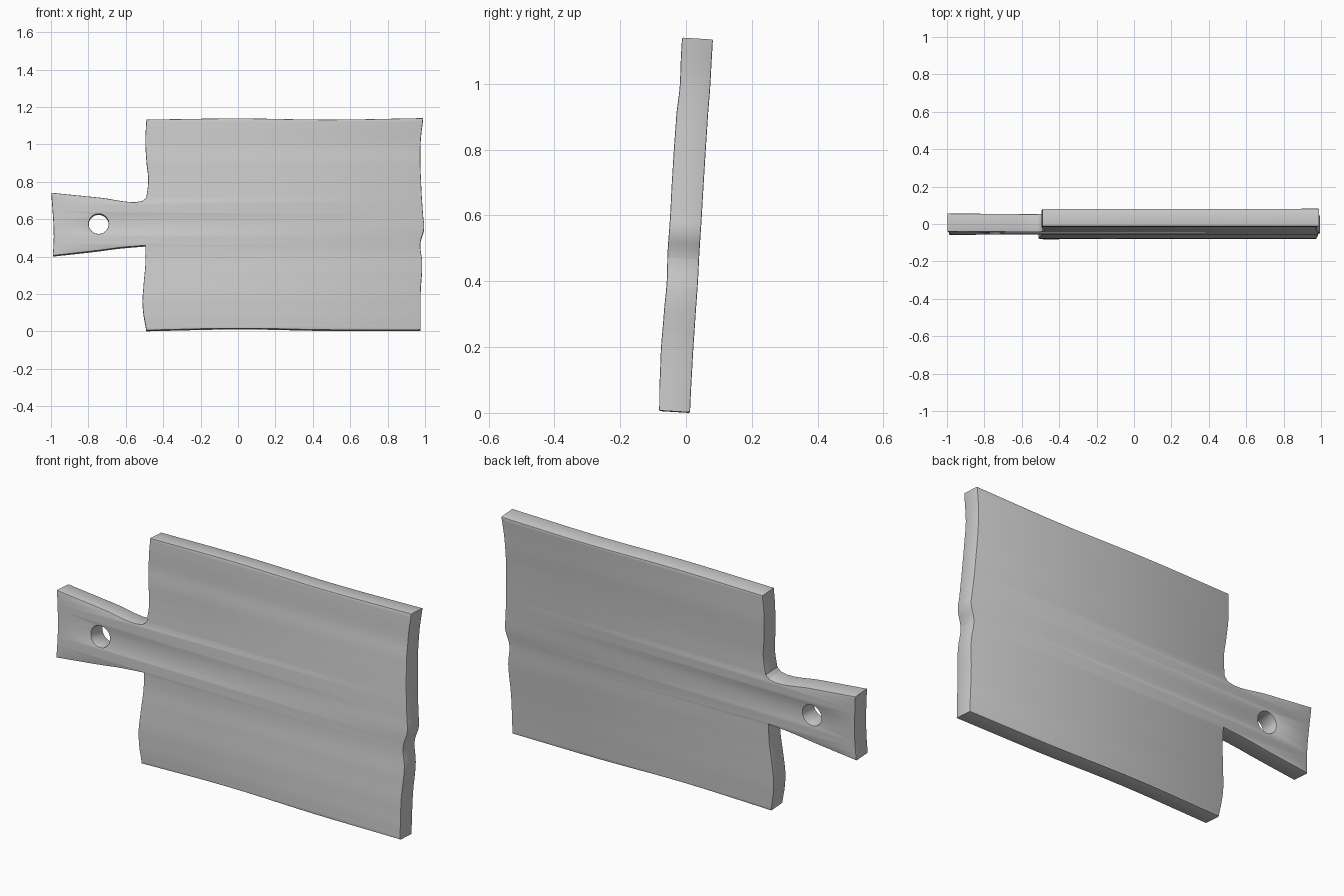
import bpy, bmesh, math
from mathutils import Matrix, Vector

cube = bpy.data.objects.get("Cube")
if cube:
    bpy.data.objects.remove(cube)

HALF, BEVEL, MID, TILT = 0.047, 0.004, 0.575, -0.0614

# Outline of the board, one run per side; each run starts at a sharp corner
SIDES = [
    [(-.49, 1.137), (0, 1.143), (.49, 1.137)],                      # top
    [(.99, 1.145), (.976, 1.01), (.98, .775), (.99, .62), (.995, .555),
     (.975, .475), (.985, .37), (.977, .22)],                       # left end
    [(.976, .01), (.49, .01), (0, .018)],                           # bottom
    [(-.49, .008), (-.51, .14), (-.505, .25), (-.495, .37)],        # below handle
    [(-.495, .462), (-.635, .45), (-.75, .435)],                    # handle underside
    [(-.99, .408), (-.985, .515)],                                  # handle end
    [(-.998, .745), (-.75, .72), (-.515, .70)],                     # handle top
    [(-.49, .72), (-.48, .81), (-.49, .92), (-.495, 1.02)],         # above handle
]


def add_spline(curve, points):
    spline = curve.splines.new('BEZIER')
    spline.bezier_points.add(len(points) - 1)
    spline.use_cyclic_u = True
    for bp, (x, z, kind) in zip(spline.bezier_points, points):
        bp.co = (x, z - MID, 0)
        bp.handle_left_type = bp.handle_right_type = kind


# Filled outline with a round hanging hole, thickened and softly bevelled
curve = bpy.data.curves.new("board_outline", 'CURVE')
curve.dimensions, curve.fill_mode = '2D', 'BOTH'
curve.resolution_u = 6
curve.extrude, curve.bevel_depth, curve.offset = HALF - BEVEL, BEVEL, -BEVEL
curve.bevel_resolution = 1
add_spline(curve, [(x, z, 'AUTO' if i else 'VECTOR')
                   for side in SIDES for i, (x, z) in enumerate(side)])
ring = [2 * math.pi * i / 8 for i in range(8)]
add_spline(curve, [(-.745 + .053 * math.cos(a), .578 + .053 * math.sin(a), 'AUTO')
                   for a in ring])
outline = bpy.data.objects.new("board_outline", curve)
bpy.context.collection.objects.link(outline)
mesh = bpy.data.meshes.new_from_object(
    outline.evaluated_get(bpy.context.evaluated_depsgraph_get()))
bpy.data.objects.remove(outline)

# Stand it up and slice it into rows so the faces can ripple
bm = bmesh.new()
bm.from_mesh(mesh)
bmesh.ops.remove_doubles(bm, verts=bm.verts, dist=1e-5)
bmesh.ops.transform(bm, matrix=Matrix.Rotation(math.pi / 2, 4, 'X'), verts=bm.verts)
bmesh.ops.dissolve_limit(bm, angle_limit=.005, verts=bm.verts, edges=bm.edges)
for i in range(1, 46):
    bmesh.ops.bisect_plane(bm, geom=bm.verts[:] + bm.edges[:] + bm.faces[:],
                           plane_co=(0, 0, i * .025 - MID), plane_no=(0, 0, 1))

# Worn ripples running along the board, stronger on the front
RIPPLE = [0, -.004, -.006, -.004, -.001, -.004, -.003, -.004, -.004, -.003, .002, 0, 0]


def ripple(z):
    t = min(max(z / .1, 0), 11.99)
    i = int(t)
    f = (1 - math.cos(math.pi * (t - i))) / 2
    return RIPPLE[i] * (1 - f) + RIPPLE[i + 1] * f


for v in bm.verts:
    v.co.y += ripple(v.co.z + MID) * (1 if v.co.y < 0 else .3)

# Lean the board back
bmesh.ops.transform(bm, matrix=Matrix.Translation(Vector((0, 0, MID)))
                    @ Matrix.Rotation(TILT, 4, 'X'), verts=bm.verts)
low = min(v.co.z for v in bm.verts)
bmesh.ops.translate(bm, vec=(0, 0, -low), verts=bm.verts)
bmesh.ops.recalc_face_normals(bm, faces=bm.faces)
bm.to_mesh(mesh)
bm.free()

grey = bpy.data.materials.new("plain_grey")
grey.use_nodes = True
grey.diffuse_color = (.6, .6, .6, 1)
grey.node_tree.nodes["Principled BSDF"].inputs["Base Color"].default_value = (.6, .6, .6, 1)
mesh.materials.clear()
mesh.materials.append(grey)

board = bpy.data.objects.new("cutting_board", mesh)
bpy.context.collection.objects.link(board)
bpy.ops.object.select_all(action='DESELECT')
board.select_set(True)
bpy.context.view_layer.objects.active = board
bpy.ops.object.shade_smooth_by_angle(angle=math.radians(30))
